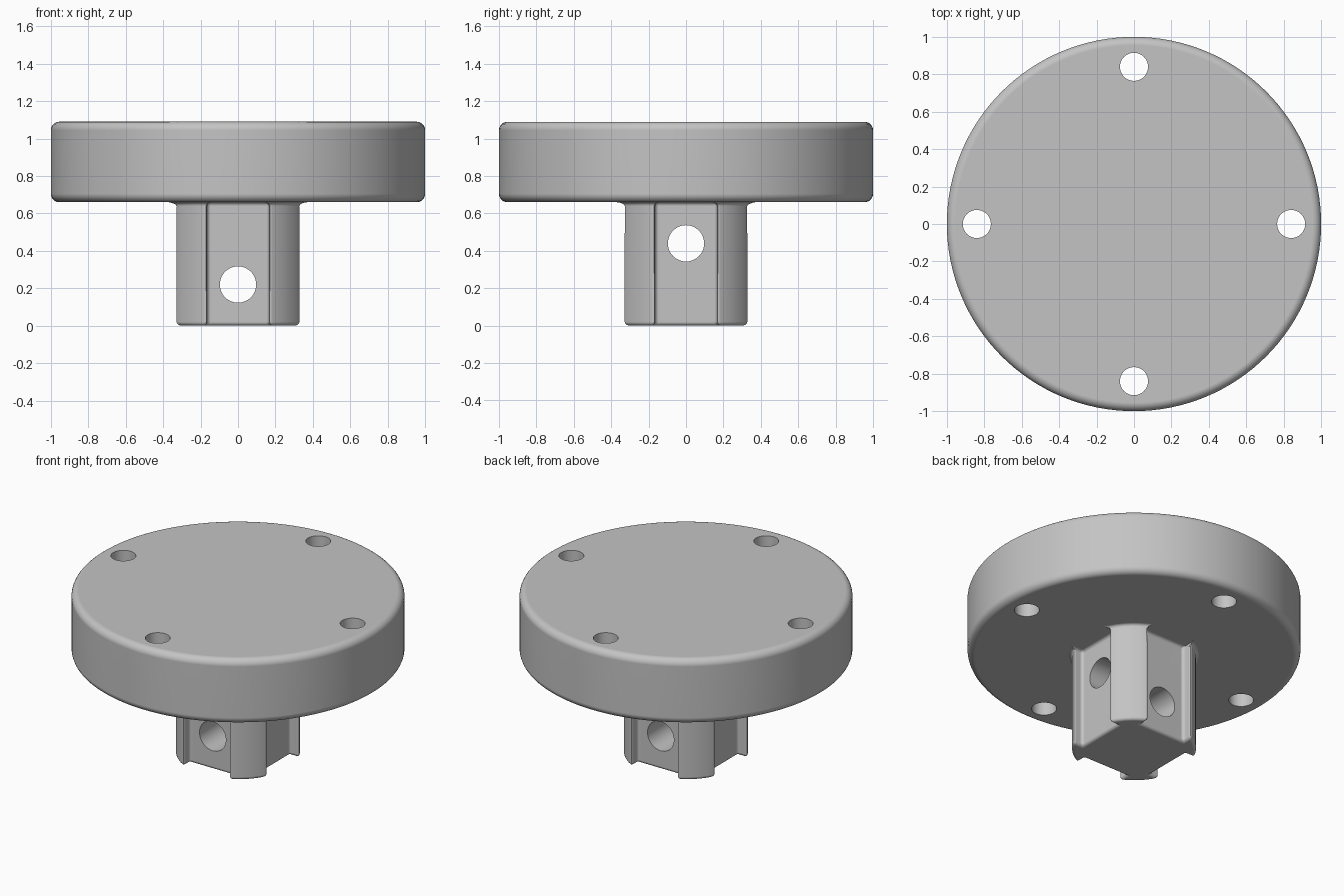
import bpy, bmesh
from math import radians, atan2, cos, sin, pi, hypot
from mathutils import Matrix, Vector

old = bpy.data.objects.get("Cube")
if old:
    bpy.data.objects.remove(old, do_unlink=True)

DISC_LOW, DISC_TOP = 0.66, 1.09
SLOT_HALF, FLOOR, LOBE_X = 0.165, 0.265, 0.335

grey = bpy.data.materials.new("plain grey")
grey.use_nodes = True
grey.diffuse_color = (0.55, 0.55, 0.55, 1)
grey.node_tree.nodes["Principled BSDF"].inputs["Base Color"].default_value = (0.55, 0.55, 0.55, 1)


def make(name, bm):
    bmesh.ops.recalc_face_normals(bm, faces=bm.faces)
    mesh = bpy.data.meshes.new(name)
    bm.to_mesh(mesh)
    bm.free()
    obj = bpy.data.objects.new(name, mesh)
    mesh.materials.append(grey)
    bpy.context.collection.objects.link(obj)
    return obj


def apply(obj, kind, **settings):
    mod = obj.modifiers.new(kind, kind)
    for key, value in settings.items():
        setattr(mod, key, value)
    bpy.context.view_layer.objects.active = obj
    bpy.ops.object.modifier_apply(modifier=mod.name)


def combine(obj, other, operation):
    other.hide_render = True
    apply(obj, "BOOLEAN", object=other, operation=operation, solver="EXACT")
    bpy.data.objects.remove(other, do_unlink=True)


def add_cylinder(bm, radius, depth, matrix, segments):
    return bmesh.ops.create_cone(bm, cap_ends=True, segments=segments, radius1=radius,
                                 radius2=radius, depth=depth, matrix=matrix)


# Round disc with rolled rims
bm = bmesh.new()
add_cylinder(bm, 1, DISC_TOP - DISC_LOW,
             Matrix.Translation((0, 0, (DISC_LOW + DISC_TOP) / 2)), 128)
rims = [e for e in bm.edges if abs(e.verts[0].co.z - e.verts[1].co.z) < 0.001]
bmesh.ops.bevel(bm, geom=rims, offset=0.045, segments=6, profile=0.5, affect="EDGES")
flange = make("flange_with_slotted_hub", bm)

# Hub: four curved lobes separated by shallow flat slots
bm = bmesh.new()
radius = hypot(LOBE_X, SLOT_HALF)
start = atan2(SLOT_HALF, LOBE_X)
sweep = pi / 2 - 2 * start
quarter = [Vector((FLOOR, SLOT_HALF, 0))]
quarter += [Vector((radius * cos(start + sweep * i / 5), radius * sin(start + sweep * i / 5), 0))
            for i in range(6)]
quarter.append(Vector((SLOT_HALF, FLOOR, 0)))
outline = [Matrix.Rotation(k * pi / 2, 3, "Z") @ p for k in range(4) for p in quarter]
face = bm.faces.new([bm.verts.new(p) for p in outline])
top = bmesh.ops.extrude_face_region(bm, geom=[face])["geom"]
bmesh.ops.translate(bm, vec=(0, 0, 0.85), verts=[v for v in top if isinstance(v, bmesh.types.BMVert)])
combine(flange, make("hub", bm), "UNION")

# Rounded hub edges and fillets
apply(flange, "BEVEL", width=0.02, segments=4, limit_method="ANGLE", angle_limit=radians(30))

# Bolt holes through the disc and two crossing pin holes through the hub
bm = bmesh.new()
for k in range(4):
    spot = Matrix.Rotation(k * pi / 2, 4, "Z") @ Matrix.Translation((0.84, 0, 0.9))
    add_cylinder(bm, 0.075, 1, spot, 48)
for axis, height in (("X", 0.22), ("Y", 0.44)):
    spot = Matrix.Translation((0, 0, height)) @ Matrix.Rotation(pi / 2, 4, axis)
    add_cylinder(bm, 0.097, 1, spot, 48)
combine(flange, make("hole_cutters", bm), "DIFFERENCE")

# Smooth curves, crisp hole edges
bpy.ops.object.select_all(action="DESELECT")
flange.select_set(True)
bpy.context.view_layer.objects.active = flange
bpy.ops.object.shade_smooth_by_angle(angle=radians(35))
weighted = flange.modifiers.new("Weighted normals", "WEIGHTED_NORMAL")
weighted.keep_sharp = True
